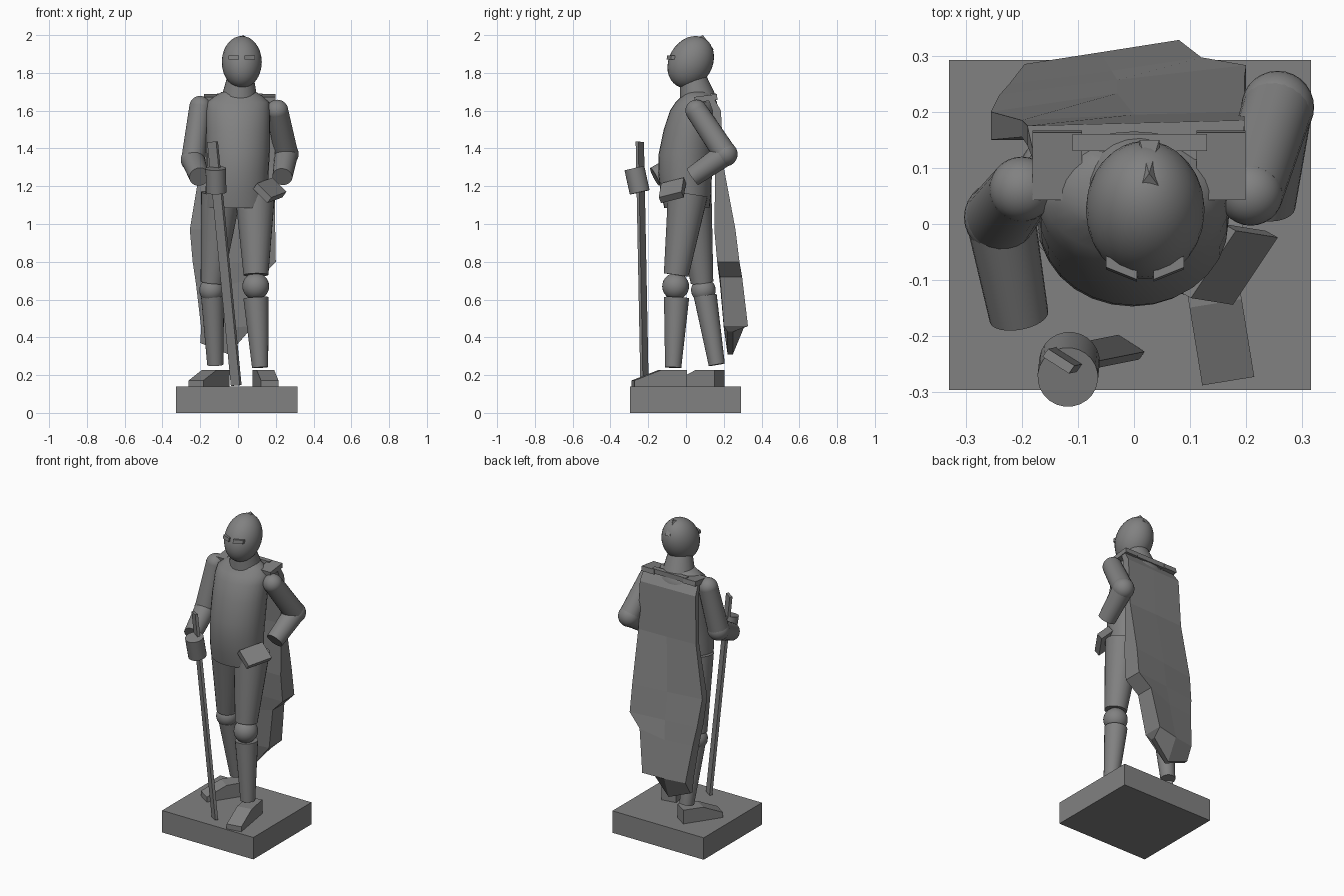
import bpy, bmesh
from math import cos, sin, pi, radians
from mathutils import Vector

if "Cube" in bpy.data.objects:
    bpy.data.objects.remove(bpy.data.objects["Cube"])

# dark stone colour shared by every part
stone = bpy.data.materials.new("dark_stone")
stone.diffuse_color = (.22, .22, .22, 1)
stone.use_nodes = True
stone.node_tree.nodes["Principled BSDF"].inputs["Base Color"].default_value = stone.diffuse_color


def make(name, verts, faces, smooth=False):
    me = bpy.data.meshes.new(name)
    me.from_pydata([tuple(v) for v in verts], [], faces)
    bm = bmesh.new()
    bm.from_mesh(me)
    bmesh.ops.recalc_face_normals(bm, faces=bm.faces)
    bm.to_mesh(me)
    bm.free()
    me.materials.append(stone)
    ob = bpy.data.objects.new(name, me)
    bpy.context.collection.objects.link(ob)
    if smooth:
        bpy.ops.object.select_all(action='DESELECT')
        ob.select_set(True)
        bpy.context.view_layer.objects.active = ob
        bpy.ops.object.shade_smooth_by_angle(angle=radians(40))
    return ob


def loft(name, rings, smooth=True):
    n = len(rings[0])
    verts = [v for r in rings for v in r]
    faces = [(k * n + i, k * n + (i + 1) % n, (k + 1) * n + (i + 1) % n, (k + 1) * n + i)
             for k in range(len(rings) - 1) for i in range(n)]
    faces += [tuple(range(n)), tuple(range(len(verts) - n, len(verts)))]
    return make(name, verts, faces, smooth)


def limb(name, a, b, ra, rb, n=24):
    a, b = Vector(a), Vector(b)
    q = (b - a).to_track_quat('Z', 'Y')
    return loft(name, [[p + q @ Vector((r * cos(2 * pi * i / n), r * sin(2 * pi * i / n), 0))
                        for i in range(n)] for p, r in ((a, ra), (b, rb))])


def ball(name, c, radii, tilt=0):
    bpy.ops.mesh.primitive_uv_sphere_add(segments=28, ring_count=16, radius=1, location=c,
                                         rotation=(tilt, 0, 0))
    ob = bpy.context.object
    ob.name, ob.scale = name, radii
    ob.data.materials.append(stone)
    bpy.ops.object.shade_smooth()
    return ob


def box(name, c, u, v, w):
    # box from a centre and three full edge vectors
    c, u, v, w = (Vector(t) for t in (c, u, v, w))
    quad = [(-.5, -.5), (.5, -.5), (.5, .5), (-.5, .5)]
    return loft(name, [[c + u * i + v * j + w * k for i, j in quad] for k in (-.5, .5)], False)


# plinth
box("plinth", (-.007, -.002, .07), (.645, 0, 0), (0, .588, 0), (0, 0, .14))


# feet: flat top at the ankle sloping down to the toe
def foot(name, heel, toe):
    h, t = Vector((*heel, .14)), Vector((*toe, .14))
    d = t - h
    s = Vector((d.y, -d.x, 0)).normalized() * .047
    rings = []
    for f, height in ((0, .088), (.5, .086), (1, .032)):
        p, up = h + d * f, Vector((0, 0, height))
        rings.append([p - s, p + s, p + s + up, p - s + up])
    loft(name, rings, False)


foot("front_foot", (.123, -.003), (.168, -.28))
foot("back_foot", (-.085, .178), (-.222, -.028))

# legs: hip, thigh end, knee, shin top, ankle
for side, hip, tb, knee, st, ank, kr in (
        ("front", (.09, .01, 1.16), (.095, -.052, .73), (.094, -.055, .67),
         (.095, -.05, .61), (.117, -.068, .24), .071),
        ("back", (-.09, .03, 1.16), (-.138, .085, .69), (-.14, .092, .65),
         (-.135, .102, .62), (-.12, .163, .255), .065)):
    limb(side + "_thigh", hip, tb, .106, kr - .005)
    ball(side + "_knee", knee, (kr,) * 3)
    limb(side + "_shin", st, ank, kr - .004, .043)

# torso: stacked ellipses (z, x, y, rx, ry)
prof = [(1.085, -.007, .005, .165, .12), (1.17, -.007, 0, .165, .135), (1.27, -.003, -.005, .165, .142),
        (1.37, 0, 0, .168, .145), (1.5, 0, .02, .17, .138), (1.6, 0, .04, .17, .125),
        (1.645, 0, .055, .165, .11), (1.675, .003, .06, .13, .085), (1.70, .005, .06, .09, .075)]
loft("torso", [[(x + rx * cos(2 * pi * i / 28), y + ry * sin(2 * pi * i / 28), z)
                for i in range(28)] for z, x, y, rx, ry in prof])

# neck, helmeted head, crest and brows
limb("neck", (.008, .06, 1.67), (.015, .03, 1.80), .095, .065)
ball("head", (.02, .025, 1.857), (.106, .115, .145), radians(-30))
make("crest", [(.005, .06, 1.985), (.05, .06, 1.985), (.027, .09, 2.0), (.01, .15, 1.92),
               (.045, .15, 1.92)], [(0, 1, 2), (0, 2, 3), (1, 4, 2), (2, 4, 3), (0, 3, 4, 1)])
for name, s in (("left_brow", -1), ("right_brow", 1)):
    box(name, (.02 + s * .042, -.08, 1.882), (.055, s * .022, 0), (0, .02, 0), (0, .004, .022))

# arms
for side, sh, el, wr in (("left", (-.2, .062, 1.62), (-.238, .012, 1.34), (-.205, -.165, 1.25)),
                         ("right", (.208, .055, 1.60), (.256, .208, 1.37), (.235, .035, 1.25))):
    ball(side + "_shoulder", sh, (.058,) * 3)
    limb(side + "_upper_arm", sh, el, .058, .063)
    ball(side + "_elbow", el, (.065,) * 3)
    limb(side + "_forearm", el, wr, .062, .053)

# hands: gripping fist and hand on the hip
limb("left_fist", (-.115, -.245, 1.168), (-.118, -.273, 1.295), .054, .054)
box("right_hand", (.168, -.072, 1.178), (-.08, -.12, -.03), (.075, -.012, -.075), (.022, -.012, .03))

# long slim sword
box("sword", (-.072, -.232, .79), (.047, -.03, .004), (.01, .014, 0), (.125, .025, -1.29))

# cape: rows of left, middle and right points, with the y of its inner face
rows = [[(-.18, .13, 1.67), (0, .14, 1.67), (.195, .145, 1.67)],
        [(-.19, .175, 1.6), (0, .18, 1.6), (.197, .185, 1.6)],
        [(-.2, .185, 1.3), (0, .195, 1.3), (.197, .20, 1.3)],
        [(-.255, .2, .97), (-.03, .233, .97), (.197, .262, .97)],
        [(-.24, .23, .8), (-.03, .257, .8), (.2, .283, .8)],
        [(-.222, .25, .68), (-.04, .273, .68), (.12, .297, .72)],
        [(-.195, .285, .45), (-.06, .306, .45), (.08, .328, .46)],
        [(-.2, .24, .37), (-.05, .248, .31), (.055, .25, .43)]]
inner = [.115, .14, .155, .15, .165, .18, .2, .22]
loft("cape", [r + [(x, yi, z) for x, y, z in reversed(r)] for r, yi in zip(rows, inner)], False)

# shoulder straps holding the cape
for name, x in (("left_strap", -.137), ("right_strap", .155)):
    box(name, (x, .105, 1.665), (.088, 0, 0), (0, .12, .015), (0, -.004, .03))
# collar band at the nape
box("collar", (.01, .145, 1.675), (.24, 0, 0), (0, .03, 0), (0, 0, .03))
